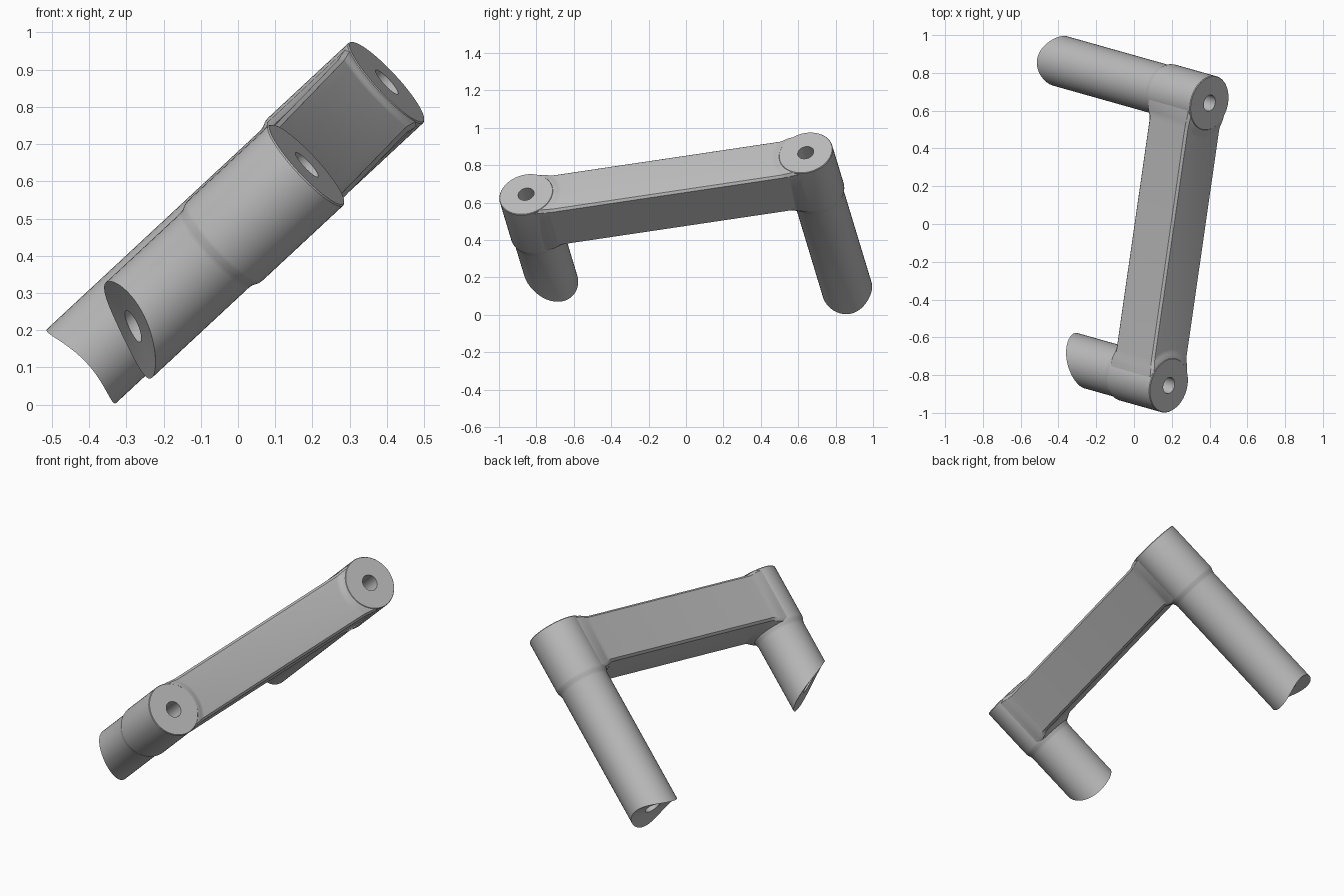
import bpy, bmesh, math
from mathutils import Vector

cube = bpy.data.objects.get("Cube")
if cube:
    bpy.data.objects.remove(cube)

# Hole centres on the outer faces, and the handle's own directions
NEAR = Vector((0.185, -0.855, 0.645))
FAR = Vector((0.40, 0.64, 0.867))
ALONG = (FAR - NEAR).normalized()
AXIS = Vector((0.717, -0.2, 0.667))
AXIS = (AXIS - ALONG * AXIS.dot(ALONG)).normalized()
ACROSS = AXIS.cross(ALONG)
SPAN = (FAR - NEAR).length

grey = bpy.data.materials.new("plain grey")
grey.use_nodes = True
grey.diffuse_color = (0.5, 0.5, 0.5, 1)
grey.node_tree.nodes["Principled BSDF"].inputs["Base Color"].default_value = (0.5, 0.5, 0.5, 1)


def place(hub, u, v, depth):
    return hub + ALONG * u + ACROSS * v - AXIS * depth


def loft(name, rings, closed):
    """Skin a list of equal point loops; closed also joins last to first."""
    bm = bmesh.new()
    loops = [[bm.verts.new(p) for p in ring] for ring in rings]
    pairs = list(zip(loops, loops[1:]))
    if closed:
        pairs.append((loops[-1], loops[0]))
    for a, b in pairs:
        for i in range(len(a)):
            j = (i + 1) % len(a)
            bm.faces.new((a[i], a[j], b[j], b[i]))
    bmesh.ops.recalc_face_normals(bm, faces=bm.faces)
    mesh = bpy.data.meshes.new(name)
    bm.to_mesh(mesh)
    bm.free()
    mesh.materials.append(grey)
    obj = bpy.data.objects.new(name, mesh)
    bpy.context.collection.objects.link(obj)
    bpy.ops.object.select_all(action='DESELECT')
    obj.select_set(True)
    bpy.context.view_layer.objects.active = obj
    bpy.ops.object.shade_smooth_by_angle(angle=math.radians(32))
    return obj


# Bored posts: wide boss, soft step, slimmer tube, shaped free end
BORE, TUBE, BOSS = 0.044, 0.136, 0.147


def post(name, hub, end):
    profile = [(BORE, 0), (BOSS - 0.003, 0), (BOSS, 0.004), (BOSS, 0.305),
               (0.1455, 0.316), (0.1385, 0.332), (TUBE, 0.345),
               (TUBE, None), (0.09, None), (BORE, None)]
    rings = []
    for radius, depth in profile:
        ring = []
        for i in range(48):
            t = math.tau * i / 48
            u, v = radius * math.cos(t), radius * math.sin(t)
            ring.append(place(hub, u, v, end(u, v) if depth is None else depth))
        rings.append(ring)
    return loft(name, rings, True)


post("short_post", NEAR, lambda u, v: 0.65 + 0.5 * u - 0.32 * v + 0.9 * v * v)
post("long_post", FAR, lambda u, v: 1.1 + 2.4 * v * v)


# Crossbar: chamfered section, flaring into an arc around each boss
def section(reach, half, top, bottom, from_far):
    cut = 0.012
    row = [(half - cut) * k / 5 for k in range(-5, 6)]
    outline = [(v, top) for v in row]
    outline += [(half, top + cut), (half, bottom - cut)]
    outline += [(v, bottom) for v in reversed(row)]
    outline += [(-half, bottom - cut), (-half, top + cut)]
    ring = []
    for v, depth in outline:
        u = math.sqrt(max(reach * reach - v * v, 0))
        ring.append(place(NEAR, SPAN - u if from_far else u, v, depth))
    return ring


flare = [(0.142, 0.141, 0.002, 0.318), (0.155, 0.14, 0.004, 0.314),
         (0.168, 0.1375, 0.009, 0.306), (0.18, 0.135, 0.014, 0.299),
         (0.192, 0.134, 0.016, 0.297)]
rings = [section(*s, False) for s in flare]
rings += [section(*s, True) for s in reversed(flare)]
loft("crossbar", rings, False)
